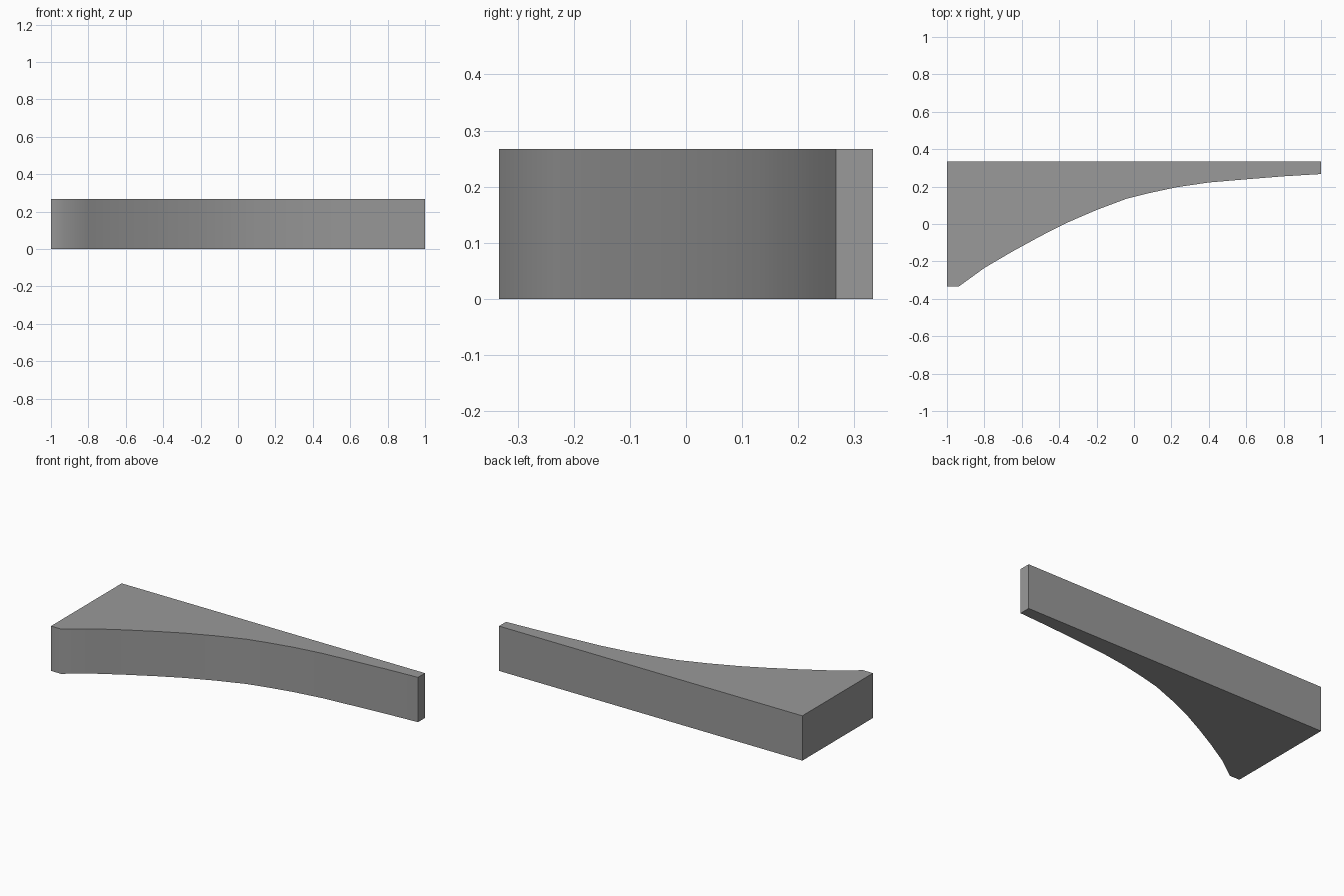
import bpy
import bmesh
import math

cube = bpy.data.objects.get("Cube")
if cube:
    bpy.data.objects.remove(cube, do_unlink=True)

HEIGHT = 0.267
BACK = 0.333

# Plain grey material
grey = bpy.data.materials.new("plain grey")
grey.use_nodes = True
colour = (0.32, 0.32, 0.32, 1)
grey.diffuse_color = colour
grey.node_tree.nodes["Principled BSDF"].inputs["Base Color"].default_value = colour

# Plan outline: concave front sweep, then the straight back
front_curve = [(-1, -BACK), (-0.935, -BACK), (-0.8, -0.235), (-0.65, -0.147),
               (-0.5, -0.065), (-0.36, 0.006), (-0.2, 0.075), (-0.04, 0.135),
               (0.08, 0.165), (0.23, 0.197), (0.4, 0.222), (0.6, 0.239),
               (0.8, 0.255), (1, 0.267)]
outline = front_curve + [(1, BACK), (-1, BACK)]

# Extrude the outline upward into a solid bracket
bm = bmesh.new()
base = bm.faces.new([bm.verts.new((x, y, 0)) for x, y in outline])
extruded = bmesh.ops.extrude_face_region(bm, geom=[base], use_keep_orig=True)
top = [v for v in extruded["geom"] if isinstance(v, bmesh.types.BMVert)]
bmesh.ops.translate(bm, verts=top, vec=(0, 0, HEIGHT))
bmesh.ops.recalc_face_normals(bm, faces=bm.faces)
mesh = bpy.data.meshes.new("curved_bracket")
bm.to_mesh(mesh)
bm.free()
mesh.materials.append(grey)

bracket = bpy.data.objects.new("curved_bracket", mesh)
bpy.context.collection.objects.link(bracket)
bpy.ops.object.select_all(action="DESELECT")
bracket.select_set(True)
bpy.context.view_layer.objects.active = bracket
bpy.ops.object.shade_smooth_by_angle(angle=math.radians(40))
